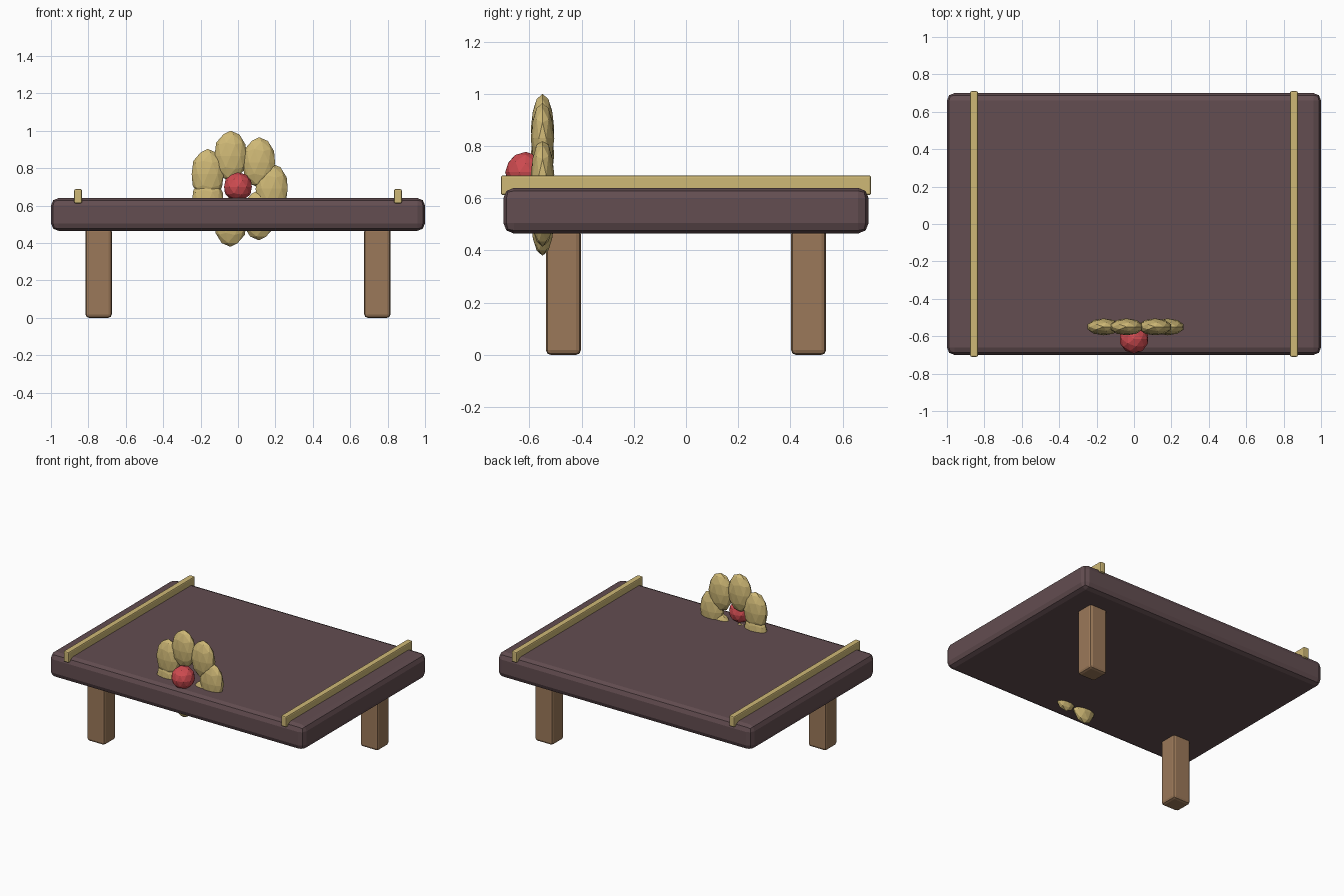
import bpy, math

if "Cube" in bpy.data.objects:
    bpy.data.objects.remove(bpy.data.objects["Cube"])


def material(name, rgb):
    m = bpy.data.materials.new(name)
    m.diffuse_color = (*rgb, 1)
    m.use_nodes = True
    m.node_tree.nodes["Principled BSDF"].inputs["Base Color"].default_value = m.diffuse_color
    return m


PLUM = material("plum_wood", (0.125, 0.075, 0.082))
BROWN = material("brown_wood", (0.33, 0.19, 0.10))
GOLD = material("gold", (0.62, 0.48, 0.18))
RED = material("red", (0.62, 0.07, 0.08))


def box(name, lo, hi, bevel, segments, mat):
    bpy.ops.mesh.primitive_cube_add(
        size=1, location=[(a + b) / 2 for a, b in zip(lo, hi)])
    ob = bpy.context.object
    ob.name = name
    ob.scale = [b - a for a, b in zip(lo, hi)]
    bpy.ops.object.transform_apply(location=False, rotation=False, scale=True)
    mod = ob.modifiers.new("bevel", 'BEVEL')
    mod.width = bevel
    mod.segments = segments
    ob.data.materials.append(mat)
    return ob


def blob(name, loc, radii, mat):
    bpy.ops.mesh.primitive_ico_sphere_add(subdivisions=2, radius=1, location=loc)
    ob = bpy.context.object
    ob.name = name
    ob.scale = radii
    bpy.ops.object.transform_apply(location=False, rotation=False, scale=True)
    ob.data.materials.append(mat)
    return ob


# Thick table top
box("table_top", (-1, -0.7, 0.465), (1, 0.7, 0.64), 0.04, 2, PLUM)

# Two legs on opposite corners
for name, s in (("front_left_leg", -1), ("back_right_leg", 1)):
    x, y = 0.745 * s, 0.47 * s
    box(name, (x - 0.07, y - 0.067, 0), (x + 0.07, y + 0.067, 0.48), 0.018, 2, BROWN)

# Gold rails across both ends
for name, s in (("left_rail", -1), ("right_rail", 1)):
    x = 0.855 * s
    box(name, (x - 0.021, -0.71, 0.612), (x + 0.021, 0.71, 0.688), 0.008, 2, GOLD)

# Ring of seven upright petals set through the front edge
for i in range(7):
    a = i * math.tau / 7
    blob(f"petal_{i + 1}", (0.18 * math.cos(a), -0.55, 0.69 + 0.18 * math.sin(a)),
         (0.09, 0.045, 0.135), GOLD)

# Red flower centre
blob("flower_centre", (0, -0.615, 0.70), (0.078, 0.078, 0.078), RED)
